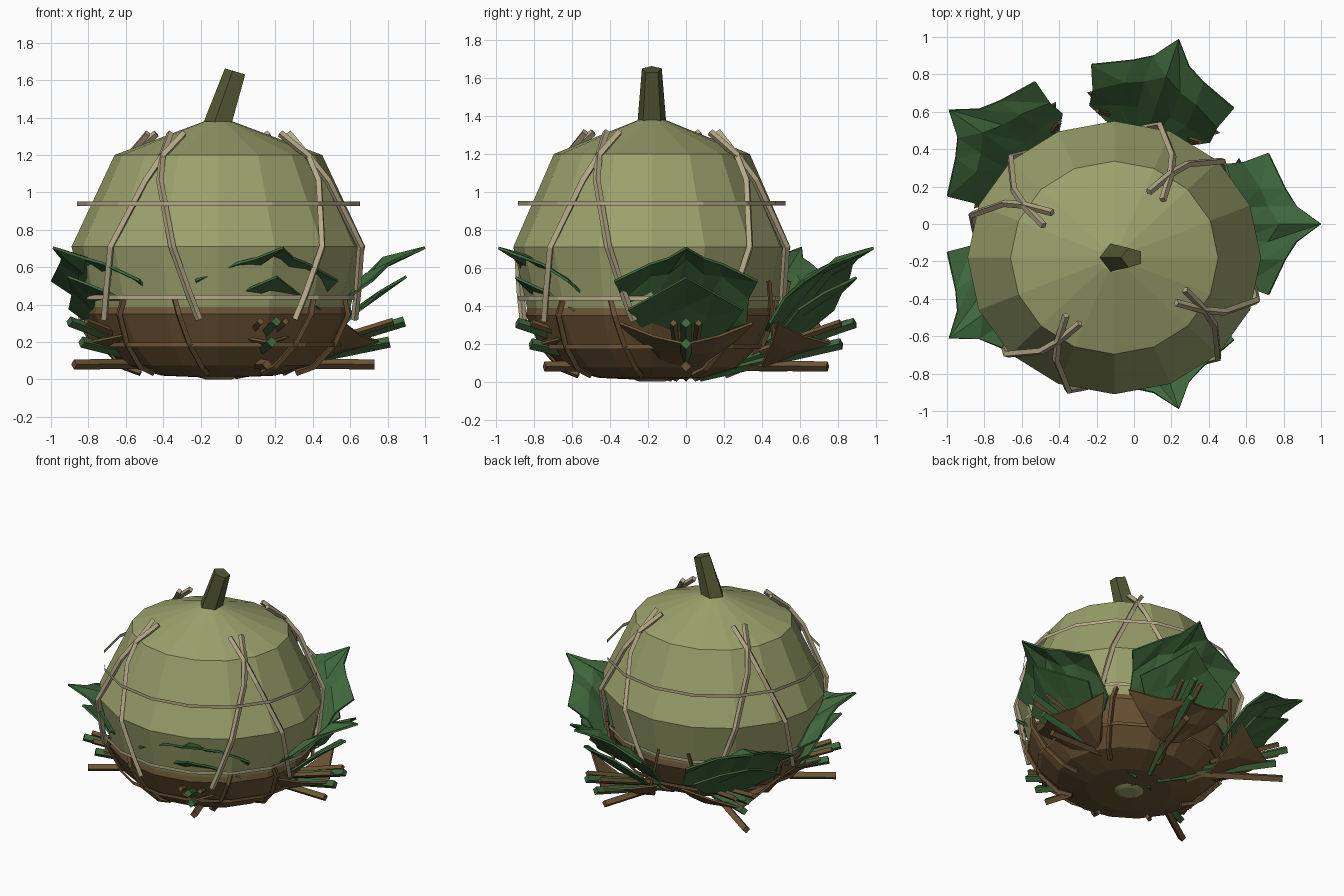
import bpy, bmesh
from math import sin, cos, pi, radians

if "Cube" in bpy.data.objects:
    bpy.data.objects.remove(bpy.data.objects["Cube"])

GX, GY, SY = -0.105, -0.18, 0.93      # gourd centre and depth squash
LX, LY = -0.10, 0.945                 # leaf ring centre and depth squash


def material(name, rgb):
    m = bpy.data.materials.new(name)
    m.diffuse_color = (*rgb, 1)
    m.use_nodes = True
    m.node_tree.nodes["Principled BSDF"].inputs["Base Color"].default_value = m.diffuse_color
    return m


SKIN = material("gourd_skin", (0.33, 0.36, 0.15))
STEM = material("stem_green", (0.09, 0.10, 0.035))
WOOD = material("brown_wood", (0.15, 0.09, 0.035))
LEAF = material("leaf_green", (0.05, 0.14, 0.045))
ROPE = material("twine", (0.45, 0.39, 0.24))


def add_mesh(name, verts, faces, mat):
    me = bpy.data.meshes.new(name)
    me.from_pydata(verts, [], faces)
    bm = bmesh.new()
    bm.from_mesh(me)
    bmesh.ops.recalc_face_normals(bm, faces=bm.faces)
    bm.to_mesh(me)
    bm.free()
    me.materials.append(mat)
    ob = bpy.data.objects.new(name, me)
    bpy.context.collection.objects.link(ob)
    return ob


def on_gourd(r, deg, z):
    a = radians(deg)
    return (GX + r * cos(a), GY + SY * r * sin(a), z)


def on_leaf_ring(x, y, z, deg):
    a = radians(deg)
    return (LX + x * cos(a) - y * sin(a), LY * (x * sin(a) + y * cos(a)), z)


def lathe(name, profile, mat, n=16, caps=True):
    verts = [on_gourd(r, 360 * i / n, z) for r, z in profile for i in range(n)]
    faces = [(k * n + i, k * n + (i + 1) % n, (k + 1) * n + (i + 1) % n, (k + 1) * n + i)
             for k in range(len(profile) - 1) for i in range(n)]
    if caps:
        faces += [tuple(range(n)), tuple(range(len(verts) - n, len(verts)))]
    return add_mesh(name, verts, faces, mat)


def strip(name, pts, radius, mat):
    # square-section strip along a path
    cu = bpy.data.curves.new(name, "CURVE")
    cu.dimensions = "3D"
    cu.bevel_depth = radius
    cu.bevel_resolution = 0
    cu.use_fill_caps = True
    sp = cu.splines.new("POLY")
    sp.points.add(len(pts) - 1)
    for i, p in enumerate(pts):
        sp.points[i].co = (*p, 1)
    cu.materials.append(mat)
    ob = bpy.data.objects.new(name, cu)
    bpy.context.collection.objects.link(ob)
    bpy.ops.object.select_all(action="DESELECT")
    ob.select_set(True)
    bpy.context.view_layer.objects.active = ob
    bpy.ops.object.convert(target="MESH")
    for p in bpy.context.object.data.polygons:
        p.use_smooth = False


def leaf(name, rows, deg, mat):
    # each row lists points from the midrib outwards; the other half is mirrored
    full = [[(x, -y, z) for x, y, z in reversed(r[1:])] + list(r) for r in rows]
    w = len(full[0])
    verts = [on_leaf_ring(*p, deg) for r in full for p in r]
    faces = []
    for k in range(len(full) - 1):
        for i in range(w - 1):
            a, b, c, d = k * w + i, k * w + i + 1, (k + 1) * w + i + 1, (k + 1) * w + i
            faces += [(a, b, c), (a, c, d)]
    ob = add_mesh(name, verts, faces, mat)
    mod = ob.modifiers.new("thickness", "SOLIDIFY")
    mod.thickness = 0.014
    mod.offset = 0


# Gourd body
lathe("gourd", [(0.07, 0.0), (0.54, 0.17), (0.70, 0.36), (0.785, 0.71),
                (0.555, 1.2), (0.08, 1.378)], SKIN)

# Stem: tilted five-sided prism
ring = [2 * pi * i / 5 for i in range(5)]
base = [(GX + 0.085 * cos(a + pi), GY + 0.08 * sin(a + pi), 1.36) for a in ring]
top = [(-0.01 + 0.06 * cos(a + pi), GY + 0.055 * sin(a + pi),
        1.645 - 0.018 * cos(a + pi)) for a in ring]
add_mesh("stem", base + top, [(i, (i + 1) % 5, (i + 1) % 5 + 5, i + 5) for i in range(5)]
         + [tuple(range(5)), tuple(range(5, 10))], STEM)

# Wooden bowl
lathe("bowl", [(0.06, 0.01), (0.30, 0.02), (0.51, 0.075), (0.63, 0.19),
               (0.715, 0.35), (0.70, 0.42), (0.62, 0.41)], WOOD)

# Horizontal hoops: thin upright bands
for name, r, z, mat in (("upper_hoop", 0.757, 0.94, ROPE), ("lower_hoop", 0.757, 0.44, ROPE),
                        ("bowl_hoop", 0.655, 0.185, WOOD)):
    lathe(name, [(r, z - 0.012), (r, z + 0.012)], mat, caps=False)

# Crossed twine pairs with loose tips, and wooden straps continuing down the bowl
for k in range(4):
    a0 = -122 + 90 * k
    for s in (-1, 1):
        path = [(0.42, -6, 1.315), (0.57, 0, 1.19), (0.665, 4, 1.06), (0.80, 14, 0.71),
                (0.76, 20, 0.46), (0.735, 24, 0.32)]
        strip(f"twine_{k}_{s}", [on_gourd(r, a0 + s * d, z) for r, d, z in path], 0.02, ROPE)
        strap = [(0.715, 13, 0.43), (0.725, 15, 0.35), (0.64, 18, 0.19), (0.52, 22, 0.07),
                 (0.42, 24, 0.035)]
        strip(f"bowl_strap_{k}_{s}", [on_gourd(r, a0 + s * d, z) for r, d, z in strap],
              0.018, WOOD)

# Leaf outlines (half, midrib first)
UPPER_ROWS = [
    [(0.54, 0, 0.28), (0.53, 0.05, 0.26), (0.53, 0.10, 0.27), (0.54, 0.22, 0.27)],
    [(0.70, 0, 0.47), (0.67, 0.09, 0.40), (0.65, 0.19, 0.39), (0.60, 0.34, 0.31)],
    [(0.88, 0, 0.65), (0.82, 0.10, 0.57), (0.78, 0.20, 0.56), (0.69, 0.35, 0.44)],
    [(1.10, 0, 0.705), (0.97, 0.10, 0.65), (0.91, 0.20, 0.62), (0.82, 0.40, 0.53)]]
LOWER_ROWS = [
    [(0.56, 0, 0.20), (0.56, 0.08, 0.20), (0.57, 0.15, 0.21)],
    [(0.76, 0, 0.40), (0.72, 0.12, 0.35), (0.66, 0.25, 0.29)],
    [(1.00, 0, 0.55), (0.86, 0.15, 0.47), (0.76, 0.32, 0.38)]]
DRY_ROWS = [
    [(0.45, 0, 0.08), (0.47, 0.08, 0.09), (0.50, 0.14, 0.11)],
    [(0.66, 0, 0.15), (0.64, 0.14, 0.16), (0.60, 0.28, 0.22)],
    [(0.86, 0, 0.20), (0.75, 0.18, 0.24), (0.66, 0.37, 0.31)]]

# Five leaf clusters: layered leaves, stalks and sticks
for k in range(5):
    deg = 72 * k
    leaf(f"upper_leaf_{k}", UPPER_ROWS, deg, LEAF)
    leaf(f"lower_leaf_{k}", LOWER_ROWS, deg, LEAF)
    leaf(f"dry_leaf_{k}", DRY_ROWS, deg, WOOD)

    def rod(name, p, q, radius, mat):
        strip(f"{name}_{k}", [on_leaf_ring(*p, deg), on_leaf_ring(*q, deg)], radius, mat)

    rod("green_stalk", (0.08, 0, 0.03), (0.91, 0, 0.20), 0.03, LEAF)
    rod("upper_stalk", (0.30, 0, 0.10), (0.99, 0, 0.31), 0.028, LEAF)
    rod("ground_stick", (0.35, 0, 0.085), (0.96 if k in (2, 3) else 0.83, 0, 0.08), 0.027, WOOD)
    for s in (-1, 1):
        rod(f"upper_stick_{s}", (0.45, 0.05 * s, 0.16), (0.93, 0.07 * s, 0.31), 0.02, WOOD)
        rod(f"twig_{s}", (0.58, 0.20 * s, 0.22), (0.58, 0.29 * s, 0.53), 0.013, WOOD)
